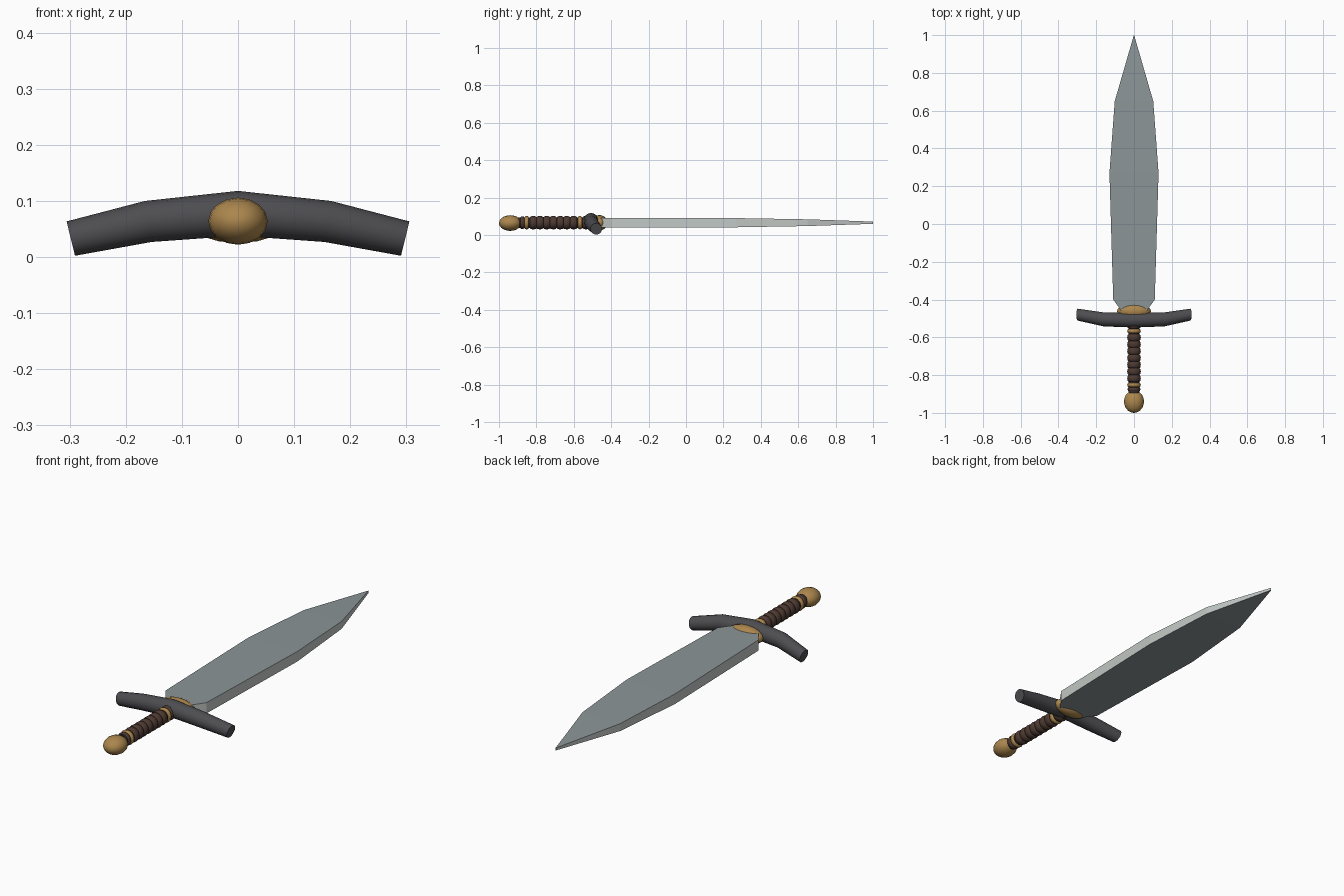
import bpy, bmesh, math
from mathutils import Vector

if "Cube" in bpy.data.objects:
    bpy.data.objects.remove(bpy.data.objects["Cube"])

ZC = 0.066  # height of the long axis


def material(name, rgb):
    m = bpy.data.materials.new(name)
    m.diffuse_color = (*rgb, 1)
    m.use_nodes = True
    m.node_tree.nodes["Principled BSDF"].inputs["Base Color"].default_value = m.diffuse_color
    return m


STEEL = material("blade_steel", (0.26, 0.30, 0.31))
EDGE = material("bright_edge", (0.54, 0.58, 0.56))
IRON = material("dark_iron", (0.075, 0.075, 0.083))
BRASS = material("brass", (0.41, 0.24, 0.075))
LEATHER = material("brown_leather", (0.075, 0.042, 0.032))
CORE = material("dark_grip_core", (0.035, 0.024, 0.024))


def finish(bm, name, mats, smooth=True):
    bmesh.ops.recalc_face_normals(bm, faces=bm.faces)
    me = bpy.data.meshes.new(name)
    bm.to_mesh(me)
    bm.free()
    ob = bpy.data.objects.new(name, me)
    bpy.context.collection.objects.link(ob)
    for m in mats:
        me.materials.append(m)
    if smooth:
        bpy.ops.object.select_all(action='DESELECT')
        ob.select_set(True)
        bpy.context.view_layer.objects.active = ob
        bpy.ops.object.shade_smooth_by_angle(angle=math.radians(50))
    return ob


def loft(bm, rings):
    """Skin a list of point rings and cap both ends."""
    vs = [[bm.verts.new(p) for p in r] for r in rings]
    n = len(vs[0])
    for a, b in zip(vs, vs[1:]):
        for i in range(n):
            bm.faces.new((a[i], a[(i + 1) % n], b[(i + 1) % n], b[i]))
    bm.faces.new(vs[0])
    bm.faces.new(vs[-1])


def ellipsoid(name, loc, radii):
    bm = bmesh.new()
    bmesh.ops.create_uvsphere(bm, u_segments=16, v_segments=10, radius=1)
    for v in bm.verts:  # poles along the long axis
        x, y, z = v.co
        v.co = Vector((x * radii[0], z * radii[1], y * radii[2])) + Vector(loc)
    return finish(bm, name, [BRASS])


def turned(name, profile, mat, n=16):
    """Turn a (y, radius) profile around the long axis."""
    bm = bmesh.new()
    loft(bm, [[(r * math.cos(2 * math.pi * i / n), y,
                ZC + r * math.sin(2 * math.pi * i / n)) for i in range(n)]
              for y, r in profile])
    return finish(bm, name, [mat])


def band(name, y, half, inner, outer, mat):
    turned(name, [(y - half, inner), (y - half * 0.7, outer - 0.002), (y, outer),
                  (y + half * 0.7, outer - 0.002), (y + half, inner)], mat)


# Blade: y, half width, half thickness
bm = bmesh.new()
sections = [(-0.47, 0.06, 0.026), (-0.40, 0.11, 0.026), (0.27, 0.13, 0.0245),
            (0.65, 0.102, 0.018), (1.0, 0.0008, 0.006)]
loft(bm, [[(-w, y, ZC - t), (w, y, ZC - t), (w, y, ZC + t), (-w, y, ZC + t)]
          for y, w, t in sections])
bm.normal_update()
for f in bm.faces:  # rim faces are brighter than the flats
    f.material_index = 0 if abs(f.normal.z) > 0.7 else 1
finish(bm, "blade", [STEEL, EDGE], smooth=False)

# Crossguard: bowed tube, ends drooping and sweeping toward the blade
bm = bmesh.new()
half = [(0.0, -0.508, 0.078, 0.040, 0.0), (0.16, -0.505, 0.0635, 0.037, 0.17),
        (0.298, -0.480, 0.033, 0.0315, 0.24)]
path = [(-x, y, z, r, -a) for x, y, z, r, a in reversed(half[1:])] + half
rings = []
for x, y, z, r, a in path:
    ring = []
    for i in range(16):
        t = 2 * math.pi * i / 16
        up = r * math.sin(t)
        ring.append((x + up * math.sin(a), y + r * math.cos(t), z + up * math.cos(a)))
    rings.append(ring)
loft(bm, rings)
finish(bm, "crossguard", [IRON])

# Brass collar and pommel
ellipsoid("collar", (0, -0.462, ZC), (0.09, 0.042, 0.041))
ellipsoid("pommel", (0, -0.94, 0.064), (0.053, 0.06, 0.042))

# Grip: core, leather wraps and brass rings
turned("grip_core", [(-0.895, 0.029), (-0.50, 0.029)], CORE)
for i in range(7):
    band(f"leather_wrap_{i + 1}", -0.817 + i * 0.036, 0.018, 0.029, 0.036, LEATHER)
band("leather_wrap_end", -0.875, 0.011, 0.028, 0.034, LEATHER)
band("leather_wrap_front", -0.535, 0.018, 0.029, 0.036, LEATHER)
for name, y in (("rear_brass_ring", -0.852), ("front_brass_ring", -0.567)):
    band(name, y, 0.011, 0.029, 0.036, BRASS)
